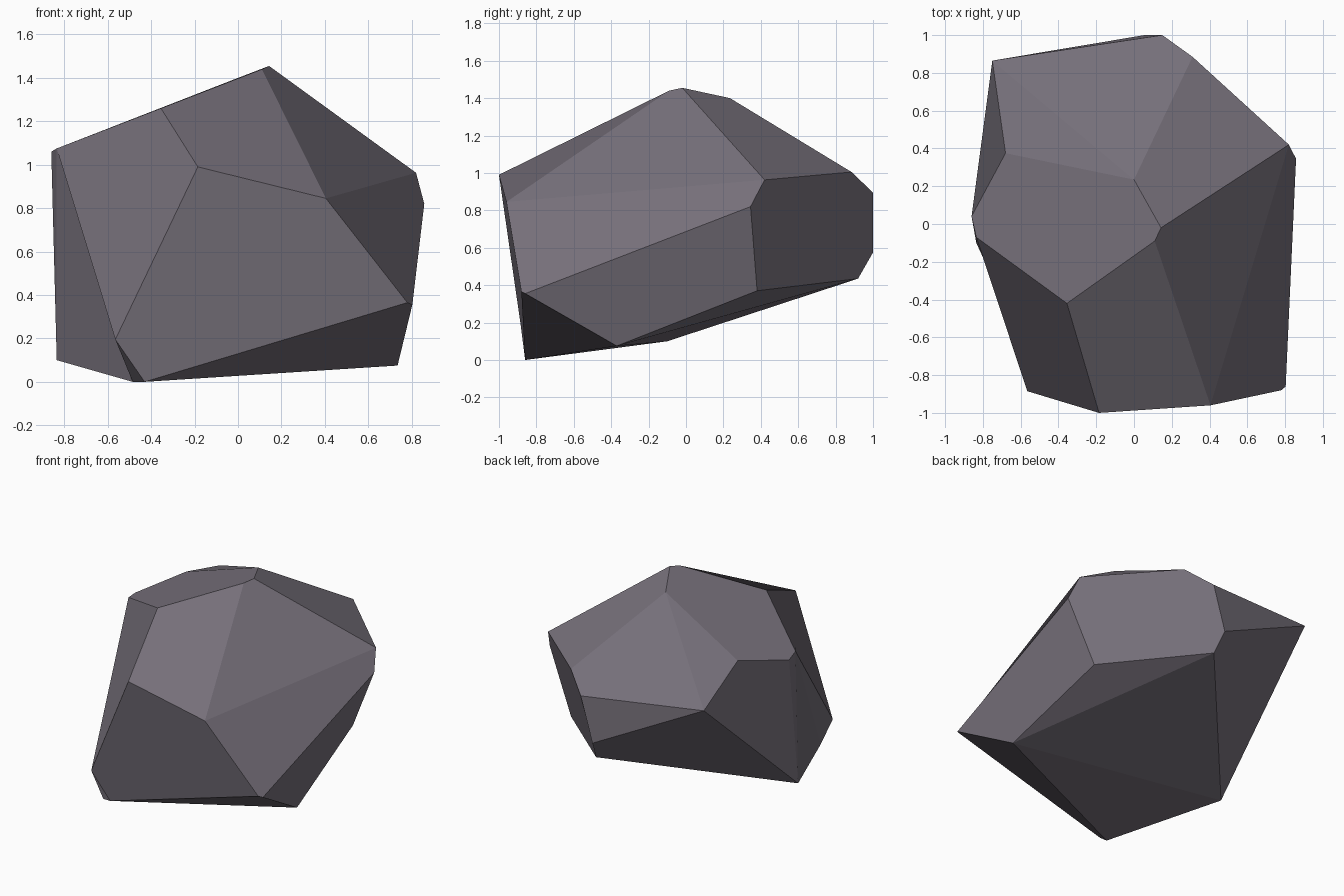
import bpy, bmesh

if "Cube" in bpy.data.objects:
    bpy.data.objects.remove(bpy.data.objects["Cube"])

# Corner points of the faceted boulder, one letter each
corners = {
    # crown
    "C": (.143, -.02, 1.455), "D": (.11, -.09, 1.44),
    "E": (0, .235, 1.40), "O": (-.355, -.42, 1.26),
    # left side
    "M": (-.86, .04, 1.06), "N": (-.835, -.07, 1.075),
    "L": (-.68, .375, 1.135), "R": (-.835, -.10, .10),
    # front
    "A": (-.185, -1.0, .99), "B": (.405, -.96, .845), "P": (-.565, -.885, .195),
    "Q": (-.485, -.86, 0), "q": (-.43, -.86, 0),
    # right side
    "F": (.82, .42, .963), "G": (.858, .345, .82), "T": (.803, -.86, .355),
    "t": (.78, -.88, .365), "S": (.735, -.37, .075), "U": (.662, .38, .37),
    # back
    "H": (.31, .885, 1.005), "I": (.15, 1.0, .895), "J": (.055, 1.0, .575),
    "V": (.082, .92, .435), "K": (-.75, .865, .975),
}

# Broad facets, each named by the corners around it
top = ["MNODCEL", "EKL", "EHIK", "ECFH", "CDBF"]
front = ["DOAB", "ABtqP", "APNO"]
sides = ["BFGTt", "TGUS", "NPqQ", "NQR", "NMR", "MLKR"]
back = ["FGUVJIH", "KRVJ", "KJI"]
underside = ["USV", "SRV", "SQR", "STtqQ"]

# Boulder
bm = bmesh.new()
verts = {name: bm.verts.new(p) for name, p in corners.items()}
for facet in top + front + sides + back + underside:
    bm.faces.new([verts[name] for name in facet])
bmesh.ops.recalc_face_normals(bm, faces=bm.faces[:])
mesh = bpy.data.meshes.new("boulder")
bm.to_mesh(mesh)
bm.free()

# Single stone colour
stone = bpy.data.materials.new("purple_grey_stone")
stone.diffuse_color = (.181, .162, .195, 1)
stone.use_nodes = True
stone.node_tree.nodes["Principled BSDF"].inputs["Base Color"].default_value = stone.diffuse_color
mesh.materials.append(stone)
bpy.context.collection.objects.link(bpy.data.objects.new("boulder", mesh))
